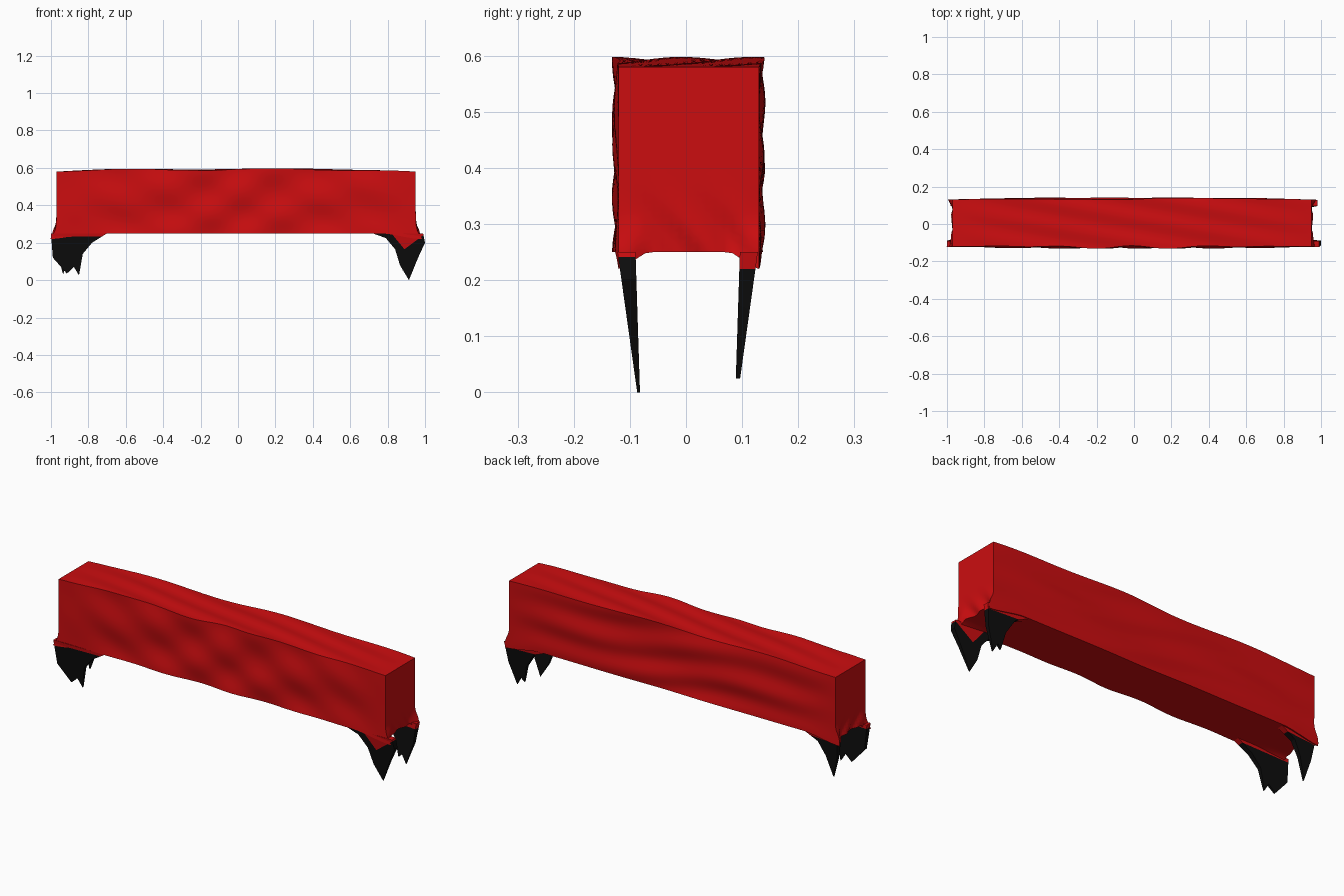
import bpy, bmesh
from math import sin
from mathutils import Vector

cube = bpy.data.objects.get("Cube")
if cube:
    bpy.data.objects.remove(cube, do_unlink=True)


def material(name, color):
    m = bpy.data.materials.new(name)
    m.use_nodes = True
    m.diffuse_color = color
    bsdf = next(n for n in m.node_tree.nodes if n.type == 'BSDF_PRINCIPLED')
    bsdf.inputs["Base Color"].default_value = color
    return m


RED = material("red", (0.6, 0.004, 0.005, 1))
BLACK = material("black", (0.004, 0.004, 0.004, 1))


def finish(bm, name, mats, angle):
    bmesh.ops.recalc_face_normals(bm, faces=bm.faces)
    mesh = bpy.data.meshes.new(name)
    bm.to_mesh(mesh)
    bm.free()
    for m in mats:
        mesh.materials.append(m)
    ob = bpy.data.objects.new(name, mesh)
    bpy.context.collection.objects.link(ob)
    bpy.ops.object.select_all(action='DESELECT')
    ob.select_set(True)
    bpy.context.view_layer.objects.active = ob
    bpy.ops.object.shade_smooth_by_angle(angle=angle)
    return ob


def add_side(bm, axis, sign, counts):
    """One gridded side of a cube spanning -1 to 1."""
    a, b = [i for i in range(3) if i != axis]
    rows = []
    for i in range(counts[a] + 1):
        row = []
        for j in range(counts[b] + 1):
            p = Vector()
            p[axis] = sign
            p[a] = 2 * i / counts[a] - 1
            p[b] = 2 * j / counts[b] - 1
            row.append(bm.verts.new(p))
        rows.append(row)
    for r, s in zip(rows, rows[1:]):
        for j in range(counts[b]):
            bm.faces.new((r[j], r[j + 1], s[j + 1], s[j]))


def smooth_step(a, b, t):
    t = min(max((t - a) / (b - a), 0), 1)
    return t * t * (3 - 2 * t)


def shape_body(p):
    """Turn a cube point into the draped, rippled beam."""
    u, v, w = p
    x, y, z = 0.96 * u - 0.01, 0.125 * v + 0.005, 0.165 * w + 0.415
    swell = 1 - u ** 4
    # folds: diagonal at the front, nearly level at the back
    if v < 0:
        fold = sin(9 * x - 24 * z + 2 * sin(4 * x)) + 0.6 * sin(17 * x + 30 * z)
    else:
        fold = sin(42 * z + 4 * x + sin(5 * x)) + 0.5 * sin(6 * x - 20 * z)
    y += v * swell * (0.004 + 0.005 * fold)
    if w > 0:
        z += w * swell * (0.012 + 0.003 * sin(50 * y + 9 * x) + 0.003 * sin(7 * x))
    # lower corners run down into the claws and flare outwards
    low = smooth_step(0, 1, -w)
    corner = smooth_step(0.8, 1, abs(u)) * smooth_step(0.55, 1, abs(v))
    z -= 0.03 * low * low * corner
    x += (1 if u > 0 else -1) * 0.03 * smooth_step(0.55, 1, -w) * corner
    if abs(u) > 0.99:
        x += 0.008 * u * low * low * sin(60 * y + 45 * z)
    return x, y, z


# Rippled beam
bm = bmesh.new()
for axis in range(3):
    for sign in (-1, 1):
        add_side(bm, axis, sign, (120, 16, 26))
bmesh.ops.remove_doubles(bm, verts=bm.verts, dist=0.0001)
for vert in bm.verts:
    vert.co = shape_body(vert.co.copy())
finish(bm, "beam", [RED], 0.7)


def claw(name, outline, side, root):
    """Thin tapering claw; root is the V-shaped lower edge of its red top."""
    bm = bmesh.new()
    layers = []
    for inner in (0, 1):
        ring = []
        for x, z in outline:
            t = z / 0.25
            y = 0.09 + 0.035 * t - inner * (0.005 + 0.027 * t)
            ring.append(bm.verts.new((x, side * y + 0.003, z)))
        layers.append(ring)
        bm.faces.new(ring)
    n = len(outline)
    for i in range(n):
        k = (i + 1) % n
        bm.faces.new((layers[0][i], layers[0][k], layers[1][k], layers[1][i]))
    bmesh.ops.triangulate(bm, faces=bm.faces)
    # cut along the colour border
    lines = list(zip(root, root[1:]))
    for (x0, z0), (x1, z1) in lines:
        bmesh.ops.bisect_plane(bm, geom=bm.verts[:] + bm.edges[:] + bm.faces[:],
                               plane_co=(x0, 0, z0), plane_no=(z0 - z1, 0, x1 - x0))
    for f in bm.faces:
        c = f.calc_center_median()
        above = all(c.z > z0 + (c.x - x0) * (z1 - z0) / (x1 - x0)
                    for (x0, z0), (x1, z1) in lines)
        f.material_index = 0 if above else 1
    finish(bm, name, [RED, BLACK], 0.5)


# Claws under the four corners
claw("front_right_claw",
     [(-1, .25), (-.99, .12), (-.915, .035), (-.877, .07), (-.85, .025),
      (-.83, .14), (-.78, .2), (-.7, .25)], -1, [(-1, .23), (-.7, .235)])
claw("front_left_claw",
     [(.72, .25), (.79, .225), (.84, .165), (.866, .08), (.914, 0),
      (.963, .12), (1, .2), (.99, .25)], -1, [(.82, .25), (.89, .165), (.99, .24)])
claw("back_left_claw",
     [(.74, .25), (.81, .22), (.86, .14), (.88, .05), (.9, .07), (.925, .025),
      (.965, .14), (.98, .25)], 1, [(.74, .23), (.98, .22)])
claw("back_right_claw",
     [(-.98, .25), (-.965, .14), (-.935, .03), (-.9, .14), (-.86, .21),
      (-.78, .25)], 1, [(-.98, .22), (-.78, .235)])
